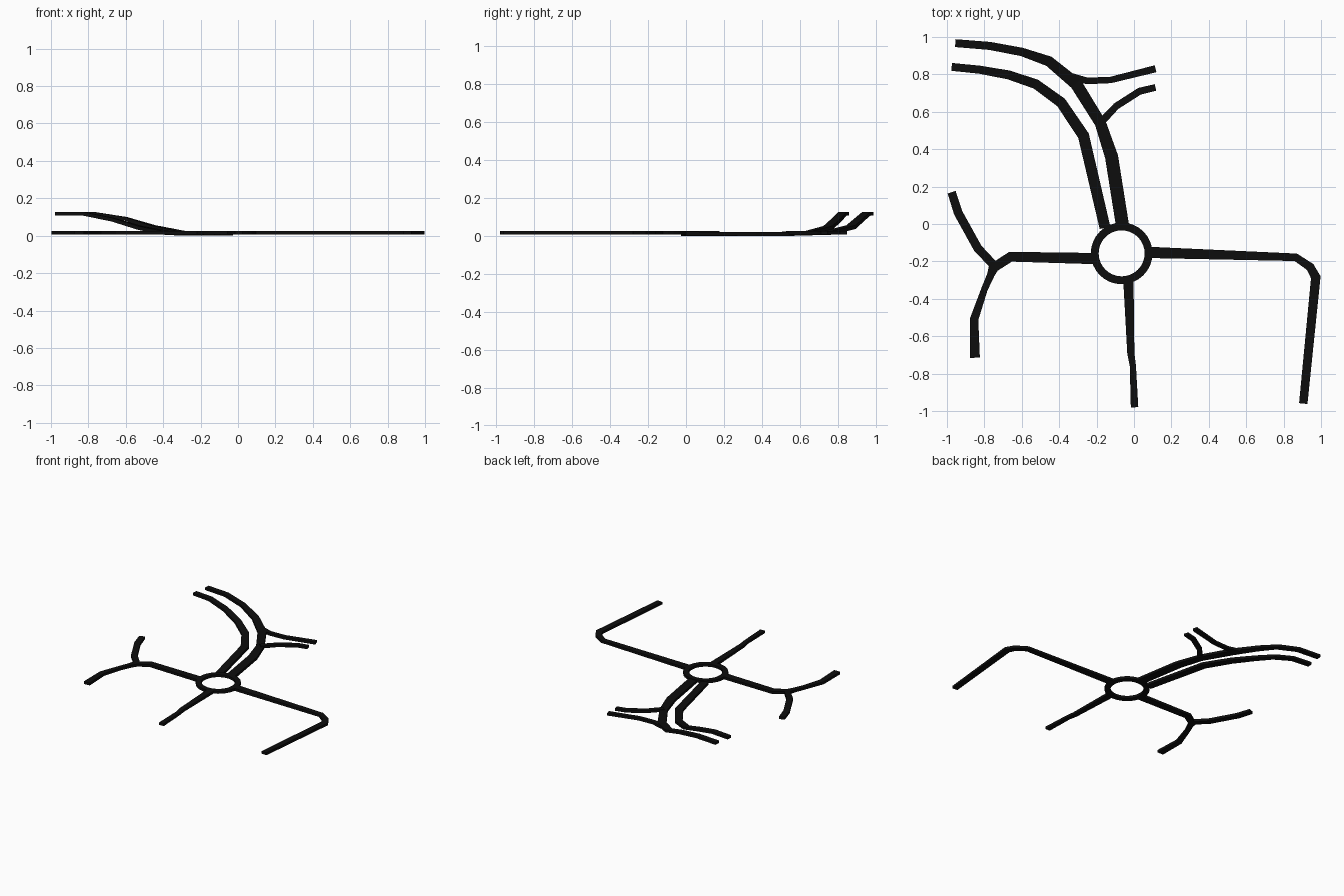
import bpy, bmesh, math
from mathutils import Vector

if "Cube" in bpy.data.objects:
    bpy.data.objects.remove(bpy.data.objects["Cube"])

mat = bpy.data.materials.new("asphalt")
mat.diffuse_color = (0.004, 0.004, 0.004, 1)
mat.use_nodes = True
mat.node_tree.nodes["Principled BSDF"].inputs["Base Color"].default_value = mat.diffuse_color
T = 0.02   # slab thickness
G = 0.006  # underside height of the ground roads


def finish(bm, name):
    bmesh.ops.recalc_face_normals(bm, faces=bm.faces)
    me = bpy.data.meshes.new(name)
    bm.to_mesh(me)
    bm.free()
    me.materials.append(mat)
    ob = bpy.data.objects.new(name, me)
    bpy.context.collection.objects.link(ob)


def loft(name, sections, closed=False):
    """Skin a list of four-point cross-sections."""
    bm = bmesh.new()
    rows = [[bm.verts.new(p) for p in s] for s in sections]
    n = len(rows)
    for i in range(n if closed else n - 1):
        a, b = rows[i], rows[(i + 1) % n]
        for k in range(4):
            bm.faces.new((a[k], a[(k + 1) % 4], b[(k + 1) % 4], b[k]))
    if not closed:
        bm.faces.new(rows[0])
        bm.faces.new(rows[-1])
    finish(bm, name)


def road(name, pts):
    """Mitred flat slab along points (x, y, width[, underside z])."""
    P = [Vector(p[:2]) for p in pts]
    secs = []
    for i, p in enumerate(pts):
        d0 = (P[i] - P[i - 1]).normalized() if i else None
        d1 = (P[i + 1] - P[i]).normalized() if i < len(P) - 1 else None
        d = ((d0 or d1) + (d1 or d0)).normalized()
        h = p[2] / 2 / max(0.5, d.dot(d0 or d1))
        s = Vector((-d.y, d.x)) * h
        z = p[3] if len(p) > 3 else G
        l, r = P[i] + s, P[i] - s
        secs.append([(l.x, l.y, z), (r.x, r.y, z), (r.x, r.y, z + T), (l.x, l.y, z + T)])
    loft(name, secs)


# roundabout
C, N = (-0.066, -0.157), 32
ring = []
for i in range(N):
    a = 2 * math.pi * i / N
    ring.append([(C[0] + r * math.cos(a), C[1] + r * math.sin(a), z)
                 for r, z in ((0.123, G), (0.165, G), (0.165, G + T), (0.123, G + T))])
loft("roundabout", ring, True)

# twin ramps climbing to the raised level
road("outer_ramp", [(-0.062, -0.005, .07, .002), (-0.12, .36, .07, 0), (-0.18, .54, .06, 0),
                    (-0.31, .75, .065, G), (-0.455, .87, .055, .036), (-0.60, .92, .045, .08),
                    (-0.77, .952, .043, .107), (-0.955, .967, .042, .107)])
road("inner_ramp", [(-0.155, -0.02, .058, 0), (-0.27, .472, .06, 0), (-0.39, .65, .056, G),
                    (-0.525, .748, .052, .032), (-0.67, .797, .048, .076),
                    (-0.825, .825, .043, .107), (-0.975, .84, .042, .107)])
# slip roads
road("upper_slip_road", [(-0.345, .79, .04), (-0.25, .765, .035), (-0.125, .77, .034), (0.115, .83, .038)])
road("lower_slip_road", [(-0.18, .54, .04), (-0.095, .63, .037), (0.03, .71, .037), (0.115, .73, .036)])
# left road with its fork
road("left_road", [(-0.20, -.185, .06), (-0.66, -.175, .052), (-0.745, -.23, .05)])
road("left_fork_back", [(-0.74, -.23, .045), (-0.835, -.13, .047), (-0.94, .06, .047), (-0.975, .17, .045)])
road("left_fork_front", [(-0.745, -.22, .06), (-0.765, -.27, .04), (-0.80, -.35, .035),
                         (-0.855, -.51, .045), (-0.85, -.715, .052)])
# front and right roads
road("front_road", [(-0.03, -.30, .055), (-0.017, -.69, .038), (-0.006, -.76, .033), (0.003, -.98, .04)])
road("right_road", [(0.085, -.152, .06), (0.865, -.178, .04), (0.942, -.23, .045),
                    (0.972, -.285, .05), (0.905, -.96, .045)])
